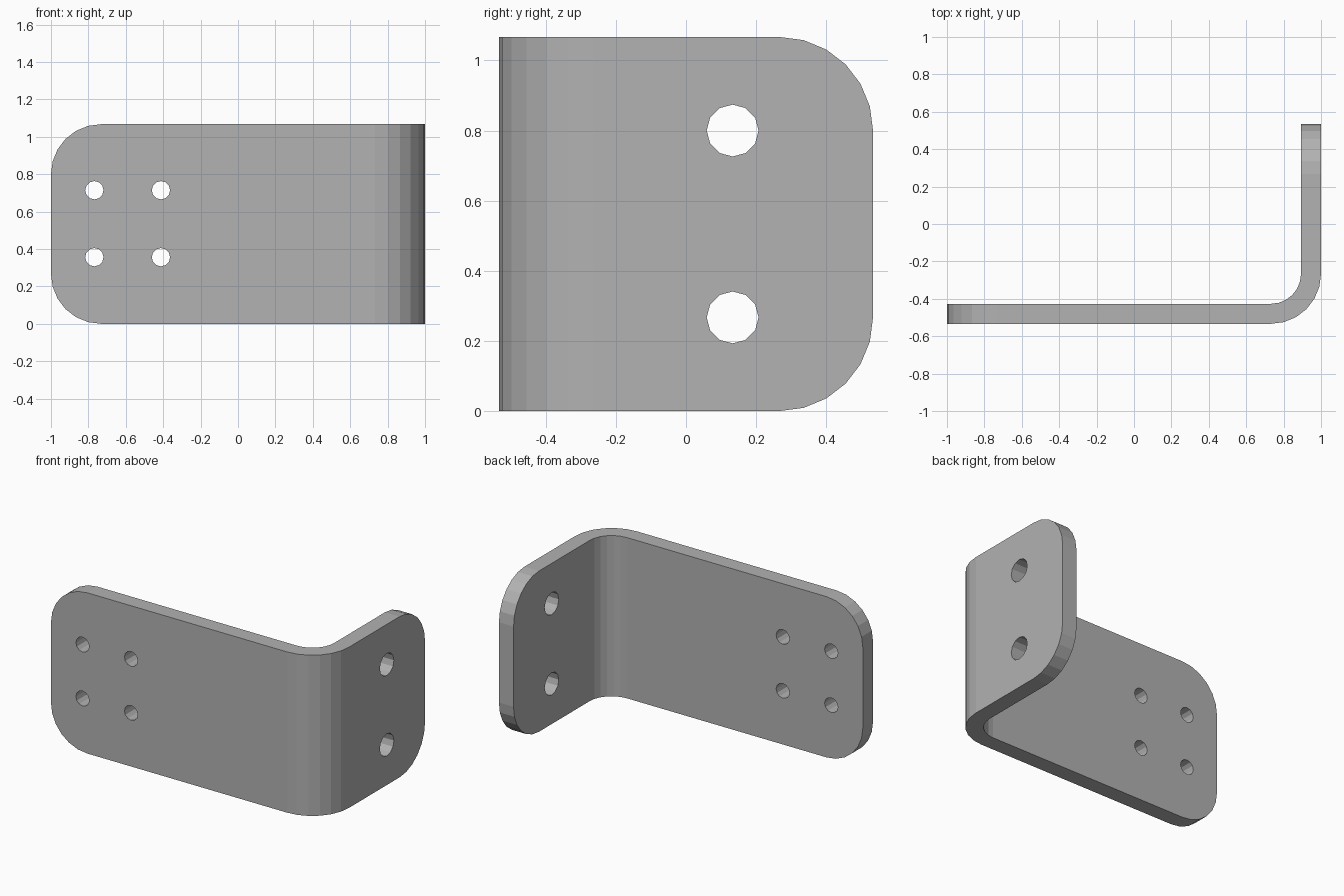
import bpy, bmesh
from math import sin, cos, pi
from mathutils import Vector

cube = bpy.data.objects.get("Cube")
if cube:
    bpy.data.objects.remove(cube, do_unlink=True)

HEIGHT, HALF_DEPTH = 1.067, 0.5335
THICK, RADIUS, STEPS = 0.107, 0.267, 6
LONG = 2 - RADIUS                       # straight run of the long leg
ARC = RADIUS * pi / 2                   # outer length of the bend
SHORT = 2 * HALF_DEPTH - RADIUS         # straight run of the short leg
TOTAL = LONG + ARC + SHORT

steel = bpy.data.materials.new("brushed grey")
steel.use_nodes = True
GREY = (0.445, 0.445, 0.445, 1)
steel.diffuse_color = GREY
steel.node_tree.nodes["Principled BSDF"].inputs["Base Color"].default_value = GREY


def arc(cx, cz, r, start, sweep, steps):
    return [(cx + r * cos(start + sweep * i / steps),
             cz + r * sin(start + sweep * i / steps)) for i in range(steps + 1)]


def loop(bm, points):
    verts = [bm.verts.new((s, 0, z)) for s, z in points]
    return [bm.edges.new((v, verts[i - 1])) for i, v in enumerate(verts)]


def bend(co):
    """Fold a point of the flat sheet (length, depth, height) into the L shape."""
    s, d, z = co
    if s <= LONG + 1e-5:
        return Vector((s - 1, d - HALF_DEPTH, z))
    if s >= LONG + ARC - 1e-5:
        return Vector((1 - d, s - LONG - ARC + RADIUS - HALF_DEPTH, z))
    a = (s - LONG) / RADIUS
    return Vector((1 - RADIUS + (RADIUS - d) * sin(a),
                   RADIUS - HALF_DEPTH - (RADIUS - d) * cos(a), z))


bm = bmesh.new()

# Flat sheet outline with four rounded corners
outline = []
for i, (cx, cz) in enumerate([(TOTAL - RADIUS, HEIGHT - RADIUS), (RADIUS, HEIGHT - RADIUS),
                              (RADIUS, RADIUS), (TOTAL - RADIUS, RADIUS)]):
    outline += arc(cx, cz, RADIUS, i * pi / 2, pi / 2, STEPS)
edges = loop(bm, outline)

# Four small holes in the long leg, two large ones in the short leg
back = LONG + ARC + HALF_DEPTH - RADIUS + 0.133
holes = [(s, z, 0.049) for s in (0.232, 0.588) for z in (0.356, 0.714)]
holes += [(back, z, 0.074) for z in (0.267, 0.8)]
for s, z, r in holes:
    edges += loop(bm, arc(s, z, r, 0, 2 * pi, 12)[:-1])
bmesh.ops.triangle_fill(bm, edges=edges, use_beauty=True)

# Give the sheet its thickness
ext = bmesh.ops.extrude_face_region(bm, geom=bm.faces[:], use_keep_orig=True)
for v in ext["geom"]:
    if isinstance(v, bmesh.types.BMVert):
        v.co.y += THICK

# Crease lines, then the fold
for i in range(STEPS + 1):
    bmesh.ops.bisect_plane(bm, geom=bm.verts[:] + bm.edges[:] + bm.faces[:], dist=1e-5,
                           plane_co=(LONG + ARC * i / STEPS, 0, 0), plane_no=(1, 0, 0))
for v in bm.verts:
    v.co = bend(v.co)
bmesh.ops.recalc_face_normals(bm, faces=bm.faces[:])

mesh = bpy.data.meshes.new("angle_bracket")
bm.to_mesh(mesh)
bm.free()
mesh.materials.append(steel)
bracket = bpy.data.objects.new("angle_bracket", mesh)
bpy.context.collection.objects.link(bracket)
